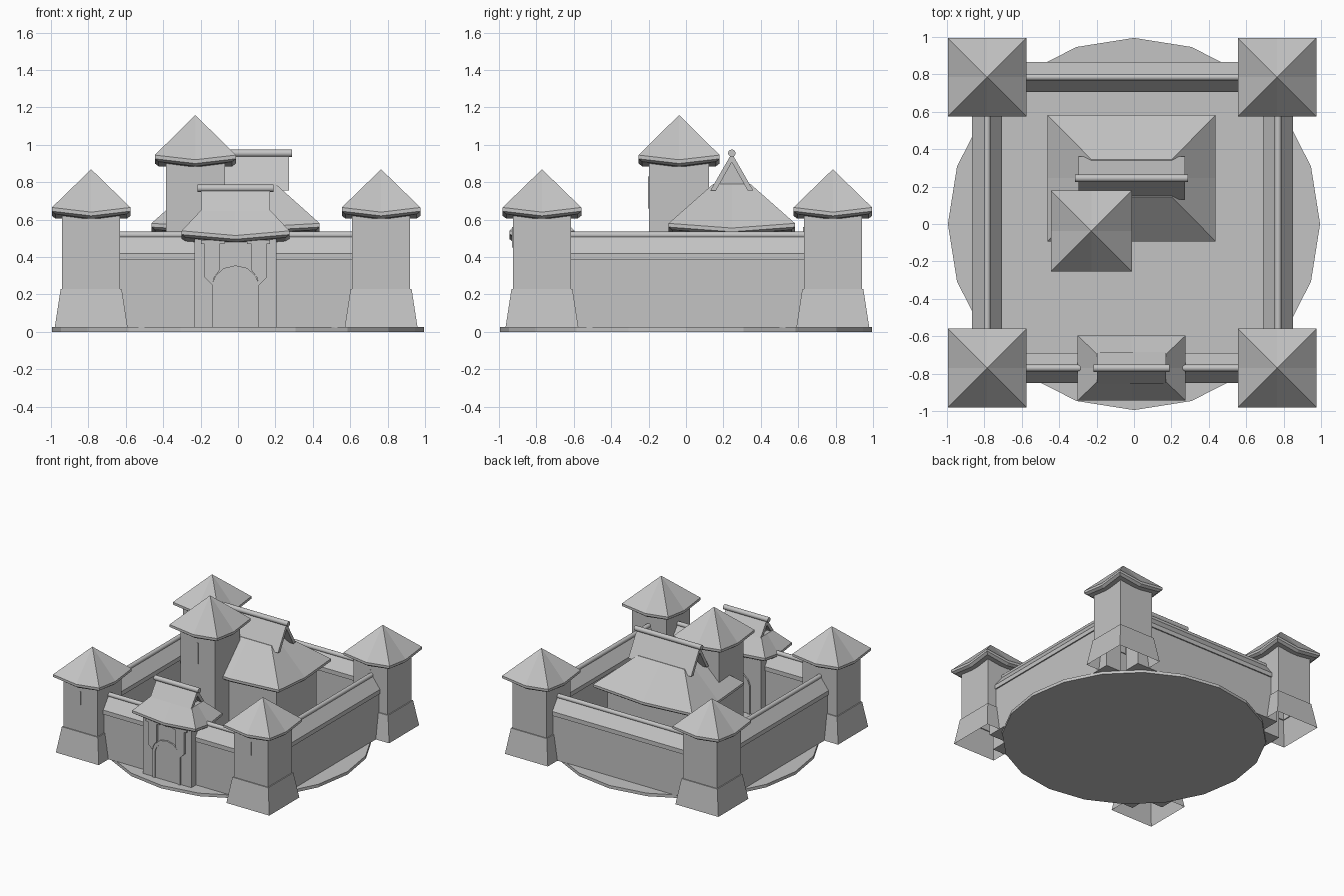
import bpy, bmesh, math
from mathutils import Matrix, Vector

cube = bpy.data.objects.get("Cube")
if cube:
    bpy.data.objects.remove(cube, do_unlink=True)

stone = bpy.data.materials.new("light_grey_stone")
stone.use_nodes = True
stone.diffuse_color = (0.55, 0.55, 0.55, 1)
stone.node_tree.nodes["Principled BSDF"].inputs["Base Color"].default_value = (0.55, 0.55, 0.55, 1)


def finish(name, bm):
    bmesh.ops.remove_doubles(bm, verts=bm.verts, dist=0.0005)
    bmesh.ops.recalc_face_normals(bm, faces=bm.faces)
    mesh = bpy.data.meshes.new(name)
    bm.to_mesh(mesh)
    bm.free()
    mesh.materials.append(stone)
    obj = bpy.data.objects.new(name, mesh)
    bpy.context.collection.objects.link(obj)
    return obj


def loft(name, rings, cap_start=True, cap_end=True):
    """Skin a stack of rings that share one vertex count."""
    bm = bmesh.new()
    loops = [[bm.verts.new(p) for p in ring] for ring in rings]
    n = len(loops[0])
    for a, b in zip(loops, loops[1:]):
        for i in range(n):
            j = (i + 1) % n
            bm.faces.new((a[i], a[j], b[j], b[i]))
    if cap_start:
        bm.faces.new(loops[0][::-1])
    if cap_end:
        bm.faces.new(loops[-1])
    return finish(name, bm)


def rect(cx, cy, hx, hy, z):
    return [(cx + sx * hx, cy + sy * hy, z) for sx, sy in ((-1, -1), (1, -1), (1, 1), (-1, 1))]


def block(name, cx, cy, hx, hy, z0, z1, bottom=True):
    return loft(name, [rect(cx, cy, hx, hy, z0), rect(cx, cy, hx, hy, z1)], bottom)


def prism(name, outline, axis, lo, hi):
    """Extrude an outline of (across, height) points along x or y."""
    place = (lambda t, u, z: (t, u, z)) if axis == "x" else (lambda t, u, z: (u, t, z))
    return loft(name, [[place(t, u, z) for u, z in outline] for t in (lo, hi)])


def tube(name, centre, axis, length, radius):
    bm = bmesh.new()
    bmesh.ops.create_cone(bm, cap_ends=True, segments=12, radius1=radius, radius2=radius, depth=length)
    turn = Matrix.Rotation(math.pi / 2, 4, "Y" if axis == "x" else "X")
    bmesh.ops.transform(bm, matrix=Matrix.Translation(Vector(centre)) @ turn, verts=bm.verts)
    for f in bm.faces:
        f.smooth = len(f.verts) == 4
    return finish(name, bm)


def hip_roof(name, cx, cy, hx, hy, z, ix, iy, z_top, lift=0.025):
    """Hipped roof with upturned corners, closed by an apex or a flat top."""
    around = ((-1, -1), (0, -1), (1, -1), (1, 0), (1, 1), (0, 1), (-1, 1), (-1, 0))

    def ring(ax, ay, height, rise):
        return [(cx + sx * ax, cy + sy * ay, height + rise * abs(sx * sy)) for sx, sy in around]
    rings = [ring(hx - 0.02, hy - 0.02, z - 0.035, lift), ring(hx, hy, z - 0.02, lift), ring(hx, hy, z, lift)]
    if ix:
        return loft(name, rings + [ring(ix, iy, z_top, 0)])
    return loft(name, rings + [ring(0.002, 0.002, z_top, 0)])


def gable_roof(name, cx, cy, half_x, half_y, z_eave, z_ridge, wall_x):
    t = 0.03
    prism(name + "_slabs", [(cy - half_y, z_eave), (cy, z_ridge), (cy + half_y, z_eave),
                            (cy + half_y - t, z_eave), (cy, z_ridge - 1.6 * t), (cy - half_y + t, z_eave)],
          "x", cx - half_x, cx + half_x)
    prism(name + "_gable_walls", [(cy - half_y + 0.02, z_eave), (cy, z_ridge - 0.03), (cy + half_y - 0.02, z_eave)],
          "x", cx - wall_x, cx + wall_x)
    tube(name + "_ridge", (cx, cy, z_ridge), "x", 2 * half_x + 0.035, 0.02)


def archway(name, cx, face, out, half, height):
    """Raised arch surround with a thin door leaf inside; out is the facing along y."""
    def arch(w, h):
        return [(w, 0.022), (w, h * 0.72), (w * 0.85, h * 0.85), (w * 0.5, h * 0.96), (0, h)]

    def full(w, h):
        side = arch(w, h)
        return [(cx - u, z) for u, z in side] + [(cx + u, z) for u, z in side[-2::-1]]
    outer, inner = full(half, height), full(half - 0.02, height - 0.025)
    prism(name + "_surround", outer + inner[::-1], "y", face - out * 0.005, face + out * 0.012)
    prism(name + "_door", inner, "y", face - out * 0.005, face + out * 0.004)


# Ground disc
ground = bmesh.new()
bmesh.ops.create_cone(ground, cap_ends=True, segments=20, radius1=0.995, radius2=0.995, depth=0.025)
bmesh.ops.rotate(ground, verts=ground.verts, matrix=Matrix.Rotation(math.pi / 2, 3, "Z"))
bmesh.ops.translate(ground, verts=ground.verts, vec=(0, 0, 0.0125))
finish("ground_disc", ground)

# Corner towers
LEFT, RIGHT, FRONT, BACK = -0.785, 0.765, -0.77, 0.785
for x, side in ((LEFT, "right"), (RIGHT, "left")):
    for y, end in ((FRONT, "front"), (BACK, "back")):
        name = f"{end}_{side}_tower"
        loft(name + "_base", [rect(x, y, 0.195, 0.195, 0.022), rect(x, y, 0.163, 0.163, 0.23),
                              rect(x, y, 0.155, 0.155, 0.23)], False, False)
        block(name + "_shaft", x, y, 0.155, 0.155, 0.23, 0.64, False)
        hip_roof(name + "_roof", x, y, 0.21, 0.21, 0.64, 0, 0, 0.867)
        block(name + "_slit", x, y - 0.156, 0.005, 0.004, 0.45, 0.56)

# Curtain walls with a pitched coping and round ridge
for name, axis, c in (("front_wall", "x", FRONT), ("back_wall", "x", BACK),
                      ("right_wall", "y", LEFT), ("left_wall", "y", RIGHT + 0.005)):
    half = [(0.07, 0.022), (0.07, 0.385), (0.08, 0.385), (0.08, 0.42), (0.012, 0.51)]
    outline = [(c + u, z) for u, z in half] + [(c - u, z) for u, z in half[::-1]]
    prism(name, outline, axis, -0.69, 0.68)
    centre = (-0.01, c, 0.518) if axis == "x" else (c, 0.007, 0.518)
    tube(name + "_ridge", centre, axis, 1.3, 0.018)

# Gatehouse
GX, GY = -0.013, -0.77
block("gatehouse_body", GX, GY, 0.22, 0.13, 0.022, 0.53)
hip_roof("gatehouse_lower_roof", GX, GY, 0.288, 0.173, 0.515, 0.185, 0.075, 0.65)
gable_roof("gatehouse_upper_roof", GX, GY, 0.185, 0.085, 0.645, 0.768, 0.15)
archway("gate_front", GX, GY - 0.13, -1, 0.125, 0.355)
archway("gate_back", GX, GY + 0.13, 1, 0.125, 0.355)
for s, side in ((-1, "right"), (1, "left")):
    bracket = [(0.125, 0.25), (0.165, 0.29), (0.165, 0.47), (0.185, 0.47), (0.185, 0.49),
               (0.06, 0.49), (0.06, 0.47), (0.085, 0.47), (0.085, 0.33), (0.115, 0.29)]
    prism(f"gate_{side}_bracket", [(GX + s * u, z) for u, z in bracket], "y", GY - 0.145, GY - 0.125)

# Great hall
HX, HY = -0.013, 0.245
block("hall_body", HX, HY, 0.375, 0.26, 0.022, 0.62)
hip_roof("hall_lower_roof", HX, HY, 0.45, 0.338, 0.555, 0.215, 0.1, 0.79)
gable_roof("hall_upper_roof", HX, HY, 0.285, 0.115, 0.755, 0.955, 0.215)
archway("hall_front", HX + 0.17, HY - 0.26, -1, 0.1, 0.32)

# Keep tower
KX, KY = -0.228, -0.037
block("keep_shaft", KX, KY, 0.158, 0.16, 0.022, 0.92)
hip_roof("keep_roof", KX, KY, 0.217, 0.217, 0.92, 0, 0, 1.157)
block("keep_slit", KX, KY - 0.161, 0.006, 0.004, 0.66, 0.83)
